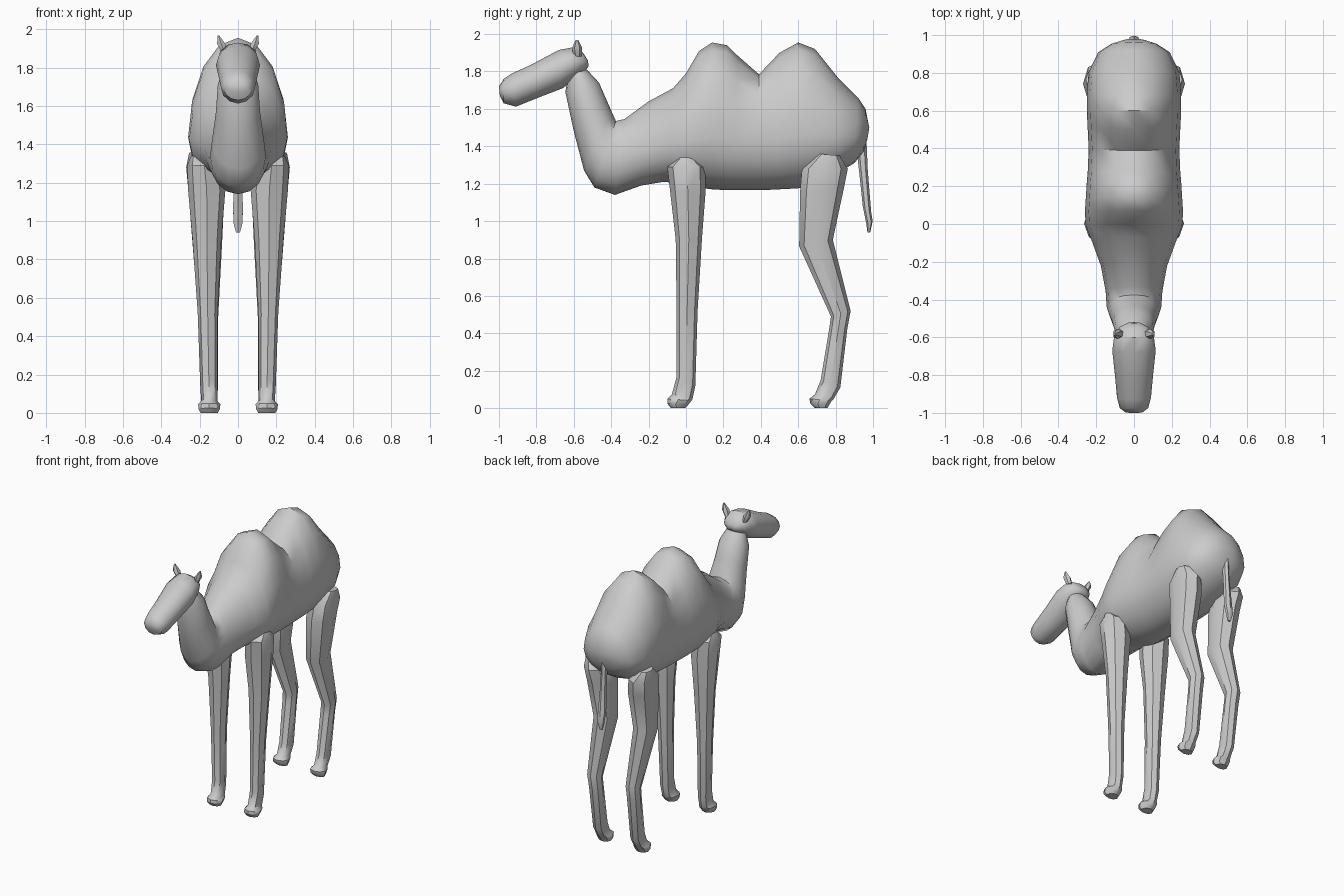
import bpy, bmesh, math
from mathutils import Vector


def loft(name, sections, n=12, angle=40):
    """Each section: side-view point A, side-view point B, x centre, half width, widest place (0..1 from A to B)."""
    bm = bmesh.new()
    rings = []
    for (ay, az, by, bz, x, w, m) in sections:
        a, b = Vector((x, ay, az)), Vector((x, by, bz))
        mid = a.lerp(b, m)
        ring = []
        for i in range(n):
            t = 2 * math.pi * i / n
            end = b if math.cos(t) > 0 else a
            p = mid + (end - mid) * abs(math.cos(t))
            p.x += w * math.sin(t)
            ring.append(bm.verts.new(p))
        rings.append(ring)
    for r, s in zip(rings, rings[1:]):
        for i in range(n):
            j = (i + 1) % n
            bm.faces.new((r[i], r[j], s[j], s[i]))
    bm.faces.new(rings[0])
    bm.faces.new(rings[-1])
    bmesh.ops.recalc_face_normals(bm, faces=bm.faces)
    me = bpy.data.meshes.new(name)
    bm.to_mesh(me)
    bm.free()
    ob = bpy.data.objects.new(name, me)
    bpy.context.collection.objects.link(ob)
    bpy.ops.object.select_all(action='DESELECT')
    ob.select_set(True)
    bpy.context.view_layer.objects.active = ob
    bpy.ops.object.shade_smooth_by_angle(angle=math.radians(angle))
    return ob


def pair(name, sections, n):
    for side, s in (("left", 1), ("right", -1)):
        loft(f"{name}_{side}", [(a, b, c, d, s * x, w, m) for a, b, c, d, x, w, m in sections], n)


# Body with two humps, running forward into the raised neck
loft("body_and_neck", [
    (0.97, 1.44, 0.98, 1.50, 0, 0.05, .5),
    (0.95, 1.37, 0.96, 1.60, 0, 0.12, .45),
    (0.90, 1.31, 0.92, 1.66, 0, 0.19, .4),
    (0.80, 1.25, 0.81, 1.77, 0, 0.24, .38),
    (0.69, 1.20, 0.69, 1.92, 0, 0.25, .36),
    (0.60, 1.175, 0.60, 1.955, 0, 0.25, .36),
    (0.50, 1.17, 0.50, 1.90, 0, 0.245, .36),
    (0.40, 1.165, 0.39, 1.785, 0, 0.24, .42),
    (0.28, 1.165, 0.27, 1.89, 0, 0.245, .36),
    (0.22, 1.165, 0.22, 1.94, 0, 0.25, .35),
    (0.14, 1.17, 0.14, 1.955, 0, 0.255, .35),
    (0.06, 1.18, 0.07, 1.91, 0, 0.26, .35),
    (-0.02, 1.20, 0.00, 1.79, 0, 0.255, .38),
    (-0.12, 1.21, -0.07, 1.71, 0, 0.22, .42),
    (-0.24, 1.19, -0.20, 1.64, 0, 0.175, .42),
    (-0.38, 1.14, -0.33, 1.545, 0, 0.15, .45),
    (-0.49, 1.18, -0.375, 1.535, 0, 0.145, .45),
    (-0.545, 1.27, -0.395, 1.58, 0, 0.135, .5),
    (-0.60, 1.48, -0.43, 1.66, 0, 0.115, .5),
    (-0.645, 1.69, -0.465, 1.74, 0, 0.105, .5),
    (-0.63, 1.78, -0.53, 1.81, 0, 0.07, .5),
], 16)

# Head with long blunt muzzle
loft("head", [
    (-0.995, 1.67, -1.0, 1.72, 0, 0.045, .5),
    (-0.975, 1.63, -0.975, 1.76, 0, 0.075, .5),
    (-0.91, 1.612, -0.93, 1.79, 0, 0.09, .5),
    (-0.79, 1.66, -0.83, 1.835, 0, 0.10, .5),
    (-0.66, 1.71, -0.68, 1.915, 0, 0.115, .5),
    (-0.59, 1.76, -0.60, 1.93, 0, 0.105, .5),
    (-0.54, 1.80, -0.55, 1.90, 0, 0.075, .5),
    (-0.52, 1.83, -0.525, 1.86, 0, 0.03, .5),
], 12)

# Ears
pair("ear", [
    (-0.60, 1.88, -0.56, 1.88, 0.07, 0.018, .5),
    (-0.61, 1.925, -0.555, 1.925, 0.088, 0.024, .5),
    (-0.59, 1.967, -0.575, 1.967, 0.102, 0.005, .5),
], 6)

# Front legs with feet
pair("front_leg", [
    (-0.04, 1.34, 0.04, 1.34, 0.20, 0.045, .5),
    (-0.10, 1.29, 0.105, 1.29, 0.175, 0.09, .5),
    (-0.085, 1.16, 0.105, 1.16, 0.163, 0.097, .5),
    (-0.055, 0.90, 0.085, 0.90, 0.162, 0.075, .5),
    (-0.05, 0.52, 0.062, 0.52, 0.158, 0.052, .5),
    (-0.05, 0.17, 0.05, 0.12, 0.152, 0.045, .5),
    (-0.075, 0.075, 0.035, 0.05, 0.15, 0.042, .5),
    (-0.10, 0.05, 0.03, 0.04, 0.15, 0.058, .45),
    (-0.10, 0.025, 0.01, 0.015, 0.15, 0.056, .4),
    (-0.08, 0.0, -0.005, 0.0, 0.15, 0.045, .4),
], 8)

# Hind legs, bent at knee and hock, with feet
pair("hind_leg", [
    (0.71, 1.36, 0.82, 1.35, 0.215, 0.04, .5),
    (0.62, 1.28, 0.865, 1.28, 0.18, 0.09, .5),
    (0.61, 1.16, 0.845, 1.18, 0.165, 0.095, .5),
    (0.605, 0.865, 0.785, 0.90, 0.16, 0.077, .5),
    (0.775, 0.49, 0.88, 0.52, 0.155, 0.052, .5),
    (0.765, 0.42, 0.862, 0.42, 0.153, 0.05, .5),
    (0.72, 0.15, 0.825, 0.11, 0.15, 0.045, .5),
    (0.69, 0.075, 0.79, 0.05, 0.15, 0.042, .5),
    (0.66, 0.05, 0.78, 0.04, 0.15, 0.058, .45),
    (0.665, 0.025, 0.765, 0.015, 0.15, 0.056, .4),
    (0.69, 0.0, 0.755, 0.0, 0.15, 0.045, .4),
], 8)

# Hanging tail
loft("tail", [
    (0.91, 1.40, 0.965, 1.43, 0, 0.02, .5),
    (0.925, 1.27, 0.972, 1.27, 0, 0.02, .5),
    (0.945, 1.08, 0.99, 1.05, 0, 0.03, .5),
    (0.965, 0.98, 0.998, 1.0, 0, 0.026, .5),
    (0.97, 0.94, 0.985, 0.94, 0, 0.012, .5),
], 6)
